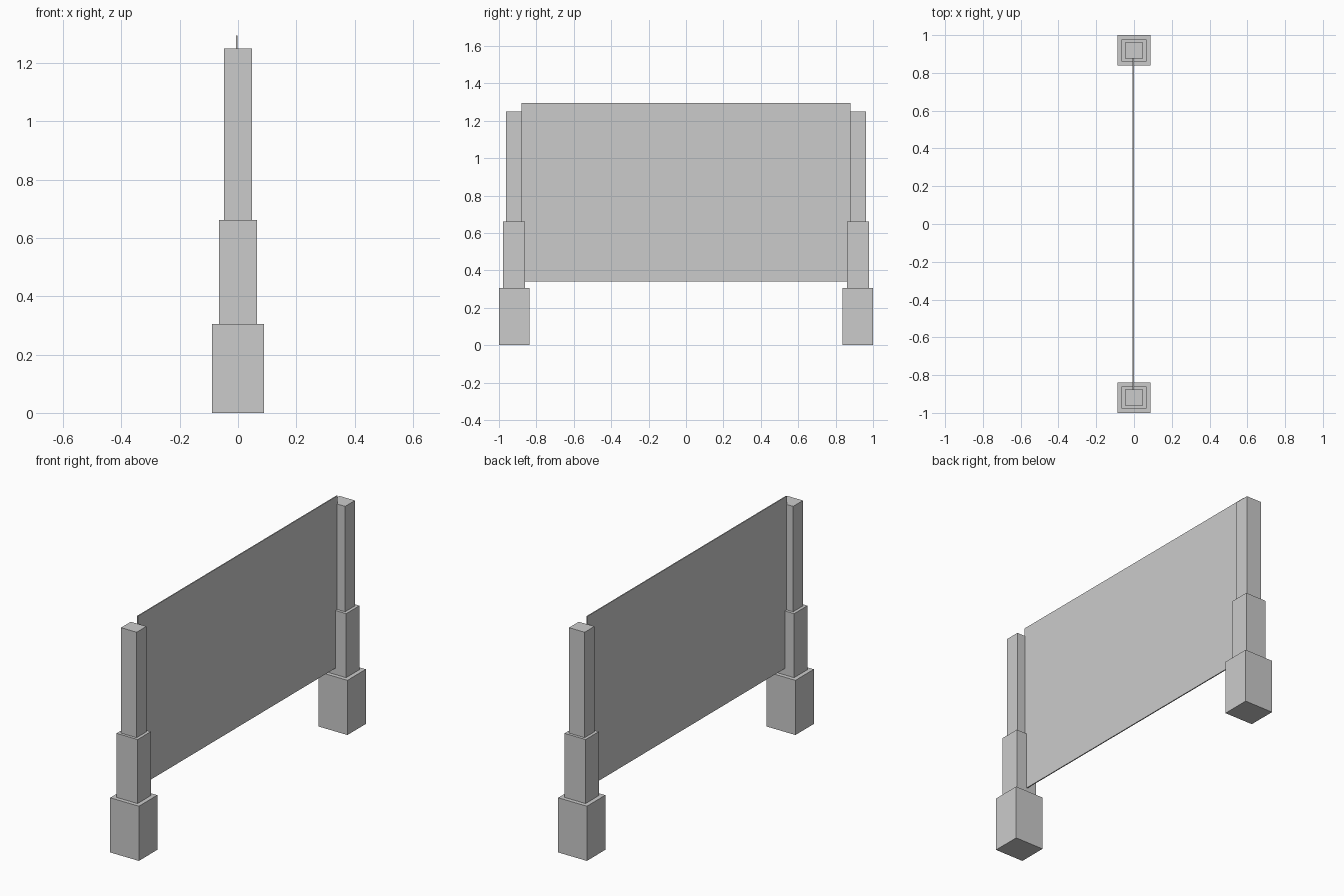
import bpy
import bmesh
from mathutils import Matrix, Vector

old = bpy.data.objects.get("Cube")
if old:
    bpy.data.objects.remove(old, do_unlink=True)

# One plain grey for the whole model
grey = bpy.data.materials.new("grey")
grey.use_nodes = True
colour = (0.6, 0.6, 0.6, 1)
grey.diffuse_color = colour
grey.node_tree.nodes["Principled BSDF"].inputs["Base Color"].default_value = colour


def box(name, centre, size):
    mesh = bpy.data.meshes.new(name)
    bm = bmesh.new()
    bmesh.ops.create_cube(bm, size=1, matrix=Matrix.Translation(Vector(centre)) @ Matrix.Diagonal((*size, 1)))
    bm.to_mesh(mesh)
    bm.free()
    mesh.materials.append(grey)
    obj = bpy.data.objects.new(name, mesh)
    bpy.context.collection.objects.link(obj)


# Stepped posts: name, width, depth, bottom, top
POST_Y = 0.919
SECTIONS = [
    ("base", 0.177, 0.162, 0, 0.305),
    ("middle", 0.13, 0.117, 0.305, 0.662),
    ("shaft", 0.096, 0.086, 0.662, 1.25),
]
for end, side in (("front", -1), ("back", 1)):
    for part, width, depth, bottom, top in SECTIONS:
        box(f"{end}_post_{part}", (0, side * POST_Y, (bottom + top) / 2), (width, depth, top - bottom))

# Thin board held between the posts
box("board_panel", (-0.004, 0, 0.818), (0.006, 1.76, 0.955))
